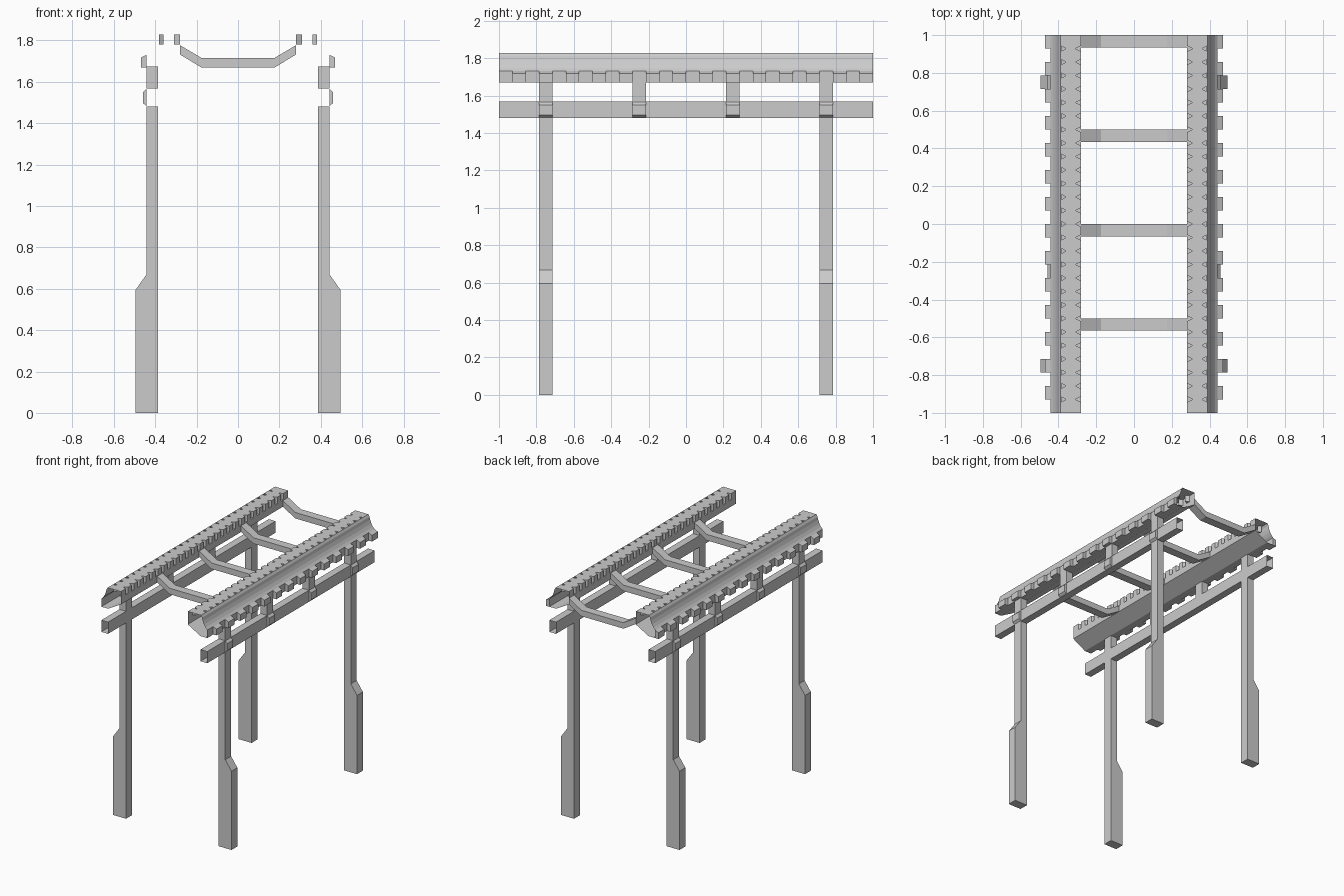
import bpy, bmesh, math

if "Cube" in bpy.data.objects:
    bpy.data.objects.remove(bpy.data.objects["Cube"])


def prism(bm, pts, axis, a, b, capped=True):
    """Extrude a 2D profile: axis 'y' takes (x,z) points, axis 'z' takes (x,y)."""
    def vert(p, t):
        return bm.verts.new((p[0], t, p[1]) if axis == 'y' else (p[0], p[1], t))
    lo = [vert(p, a) for p in pts]
    hi = [vert(p, b) for p in pts]
    n = len(pts)
    faces = []
    for i in range(n):
        j = (i + 1) % n
        faces.append(bm.faces.new((lo[i], lo[j], hi[j], hi[i])))
    if capped:
        faces.append(bm.faces.new(lo[::-1]))
        faces.append(bm.faces.new(hi))
    # profiles may be given in either winding: point the faces outward
    bmesh.ops.recalc_face_normals(bm, faces=faces)


def finish(name, bm, mirror=True):
    me = bpy.data.meshes.new(name)
    bm.to_mesh(me)
    bm.free()
    ob = bpy.data.objects.new(name, me)
    bpy.context.collection.objects.link(ob)
    if mirror:
        m = ob.modifiers.new("Mirror", 'MIRROR')
        m.use_axis = (True, False, False)
        m.use_mirror_merge = False
    return ob


def rect(x0, x1, z0, z1):
    return [(x0, z0), (x1, z0), (x1, z1), (x0, z1)]


W = 0.035  # half width of posts and straps

# Legs: wide foot, tapering to a thin post
bm = bmesh.new()
for y in (-0.75, 0.75):
    prism(bm, [(0.387, 0), (0.495, 0), (0.495, 0.595), (0.443, 0.668),
               (0.443, 1.48), (0.387, 1.48)], 'y', y - W, y + W)
finish("legs", bm)

# Lower side beams, open tubes
bm = bmesh.new()
prism(bm, rect(0.387, 0.443, 1.48, 1.568), 'y', -1, 1, capped=False)
finish("lower_beams", bm)

# Short posts between beam and rail, with bevelled straps on the beam
posts, straps = bmesh.new(), bmesh.new()
for y in (-0.75, -0.25, 0.25, 0.75):
    prism(posts, rect(0.387, 0.443, 1.568, 1.675), 'y', y - W, y + W)
    prism(straps, [(0.443, 1.483), (0.459, 1.497), (0.459, 1.55), (0.443, 1.566)],
          'y', y - W, y + W)
finish("short_posts", posts)
finish("beam_straps", straps)

# Dentil blocks along the outer side of the rails
bm = bmesh.new()
for i in range(14):
    y = -1 + (2 * i + 1) / 14
    prism(bm, [(0.443, 1.67), (0.47, 1.67), (0.47, 1.717), (0.443, 1.73)],
          'y', y, y + 1 / 14)
finish("dentil_blocks", bm)

# Cross bars, sagging in the middle
bm = bmesh.new()
for y in (-0.565, -0.065, 0.435, 0.935):
    top = [(-0.28, 1.777), (-0.175, 1.715), (0.175, 1.715), (0.28, 1.777)]
    low = [(0.28, 1.732), (0.178, 1.67), (-0.178, 1.67), (-0.28, 1.732)]
    prism(bm, top + low, 'y', y, y + 0.065)
finish("cross_bars", bm, mirror=False)

# Cutter: triangular notches on the inner edge and holes in the top
bm = bmesh.new()
for k in range(1, 28):
    y = -1 + k / 14
    prism(bm, [(0.27, y - 0.02), (0.31, y), (0.27, y + 0.02)], 'z', 1.78, 1.9)
    prism(bm, [(0.36, y), (0.383, y - 0.013), (0.383, y + 0.013)], 'z', 1.78, 1.9)
cutter = finish("notch_cutter", bm, mirror=False)
cutter.hide_render = True

# Top rail with a coved outer side
bm = bmesh.new()
prism(bm, [(0.28, 1.73), (0.28, 1.828), (0.39, 1.828), (0.40, 1.812),
           (0.405, 1.79), (0.415, 1.765), (0.428, 1.745), (0.443, 1.73),
           (0.443, 1.67), (0.387, 1.67)], 'y', -1, 1)
rail = finish("top_rails", bm, mirror=False)
mod = rail.modifiers.new("Notches", 'BOOLEAN')
mod.object = cutter
mod.operation = 'DIFFERENCE'
mod.solver = 'EXACT'
deps = bpy.context.evaluated_depsgraph_get()
cut_mesh = bpy.data.meshes.new_from_object(rail.evaluated_get(deps))
rail.modifiers.clear()
rail.data = cut_mesh
bpy.data.objects.remove(cutter)

# Open the rail ends, then mirror
bm = bmesh.new()
bm.from_mesh(cut_mesh)
ends = [f for f in bm.faces if all(abs(abs(v.co.y) - 1) < 1e-4 for v in f.verts)
        and abs(f.normal.y) > 0.99]
bmesh.ops.delete(bm, geom=ends, context='FACES_ONLY')
bm.to_mesh(cut_mesh)
bm.free()
mir = rail.modifiers.new("Mirror", 'MIRROR')
mir.use_mirror_merge = False
